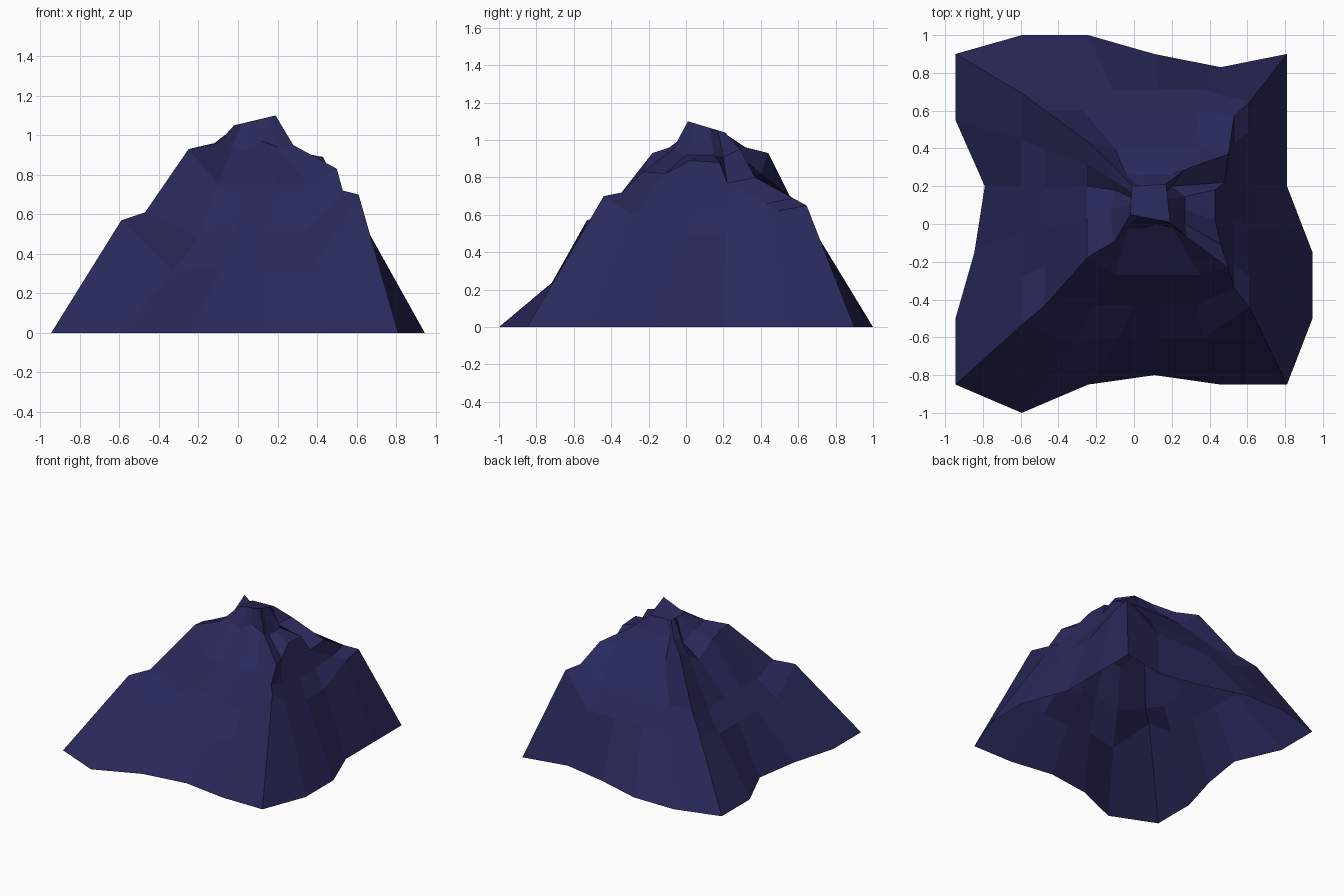
import bpy, bmesh

if "Cube" in bpy.data.objects:
    bpy.data.objects.remove(bpy.data.objects["Cube"])

SIDE = 5  # faces along each of the four sides

# Base outline: rectangle corners, mid points pushed outwards per side
BASE_CORNERS = [(-.945, -.85, 0), (.81, -.85, 0), (.81, .9, 0), (-.945, .9, 0)]
BASE_PUSH = [[.15, 0, -.05, 0], [.135, .135, 0, 0],
             [-.07, 0, .1, .1], [0, -.155, -.1, 0]]
OUT = [(0, -1), (1, 0), (0, 1), (-1, 0)]  # front, right, back, left

# Each level: four ridge corners, then (plane, height) of the front, right, back, left walls
LEVELS = [
    ([(-.59, -.53, .57), (.61, -.44, .70), (.61, .645, .65), (-.59, .69, .51)],
     [(-.6, .32), (.61, .50), (.71, .42), (-.6, .39)]),
    ([(-.47, -.43, .61), (.53, -.34, .72), (.53, .57, .69), (-.47, .6, .61)],
     [(-.43, .51), (.53, .64), (.6, .58), (-.47, .54)]),
    ([(-.25, -.18, .93), (.5, -.23, .83), (.5, .37, .80), (-.25, .44, .93)],
     [(-.27, .75), (.46, .82), (.4, .82), (-.25, .86)]),
    ([(-.1, -.09, .96), (.28, -.07, .95), (.27, .29, .95), (-.12, .32, .96)],
     [(-.02, .94), (.27, .92), (.26, .94), (-.12, .94)]),
    ([(-.02, .05, 1.05), (.19, .01, 1.10), (.17, .21, 1.04), (-.01, .2, 1.04)],
     None),
]
# Crags and notches: (level, point index) -> position
CRAGS = {
    (0, 1): (-.33, -.63, .31), (0, 2): (-.08, -.6, .33),
    (0, 6): (.61, -.28, .60), (0, 9): (.61, .49, .62),
    (1, 1): (-.2, -.43, .48), (1, 2): (0, -.43, .56),
    (1, 6): (.53, -.21, .69), (1, 9): (.53, .43, .66),
    (2, 7): (.43, .02, .89), (2, 8): (.43, .18, .88), (2, 9): (.48, .22, .77),
    (2, 17): (-.25, .2, .80), (2, 18): (-.25, .03, .89), (2, 19): (-.25, -.08, .92),
    (3, 1): (-.03, -.02, .94), (3, 2): (.04, -.03, .92), (3, 3): (.12, .0, .97),
    (3, 17): (-.1, .18, .88), (3, 9): (.2, .2, .91),
}


def lerp(a, b, t):
    return [p + (q - p) * t for p, q in zip(a, b)]


def base_ring():
    ring = []
    for s in range(4):
        a, b = BASE_CORNERS[s], BASE_CORNERS[(s + 1) % 4]
        ring.append(a)
        for i, push in enumerate(BASE_PUSH[s]):
            p = lerp(a, b, (i + 1) / SIDE)
            ring.append((p[0] + OUT[s][0] * push, p[1] + OUT[s][1] * push, 0))
    return ring


def level_ring(n):
    corners, walls = LEVELS[n]
    ring = []
    for s in range(4):
        a, b = corners[s], corners[(s + 1) % 4]
        ring.append(a)
        for i in range(1, SIDE):
            p = lerp(a, b, i / SIDE)
            if walls:
                p[1 - s % 2], p[2] = walls[s]
            ring.append(tuple(p))
    return [CRAGS.get((n, i), p) for i, p in enumerate(ring)]


# Mountain shell: stacked rings, open underneath, flat summit
bm = bmesh.new()
rings = [[bm.verts.new(p) for p in r]
         for r in [base_ring()] + [level_ring(n) for n in range(len(LEVELS))]]
for low, high in zip(rings, rings[1:]):
    for i in range(len(low)):
        j = (i + 1) % len(low)
        bm.faces.new((low[i], low[j], high[j], high[i]))
bm.faces.new(rings[-1])

mesh = bpy.data.meshes.new("mountain")
bm.to_mesh(mesh)
bm.free()
mountain = bpy.data.objects.new("mountain", mesh)
bpy.context.collection.objects.link(mountain)

rock = bpy.data.materials.new("dark blue rock")
rock.diffuse_color = (.022, .022, .104, 1)
rock.use_nodes = True
rock.node_tree.nodes["Principled BSDF"].inputs["Base Color"].default_value = rock.diffuse_color
mesh.materials.append(rock)
